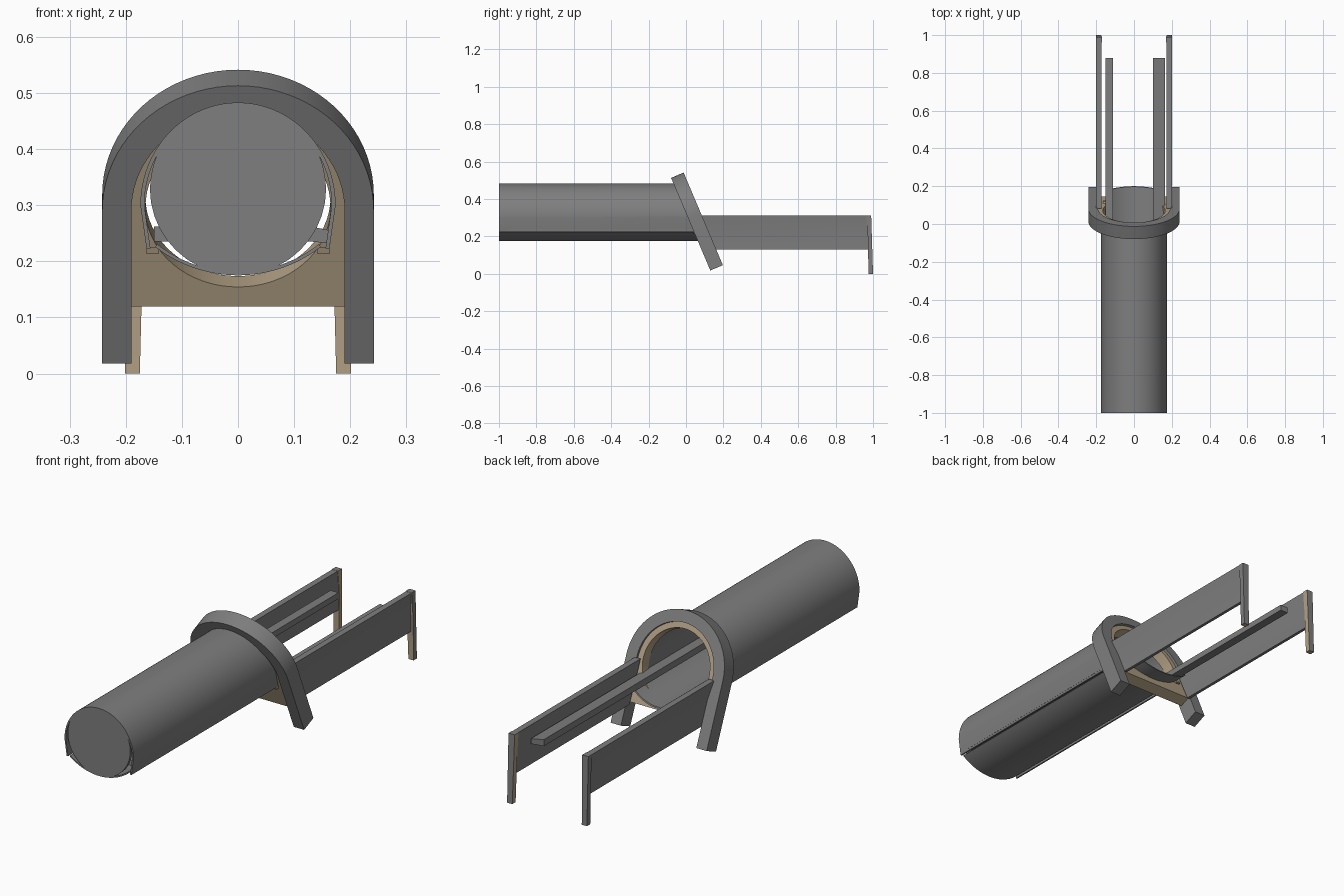
import bpy, bmesh, math
from math import sin, cos, pi

if "Cube" in bpy.data.objects:
    bpy.data.objects.remove(bpy.data.objects["Cube"])


def material(name, rgb):
    m = bpy.data.materials.new(name)
    m.diffuse_color = (*rgb, 1)
    m.use_nodes = True
    m.node_tree.nodes["Principled BSDF"].inputs["Base Color"].default_value = m.diffuse_color
    return m


GREY = material("dark grey", (0.21, 0.21, 0.21))
TAN = material("sand", (0.44, 0.35, 0.23))


def finish(name, bm, mats, rule=None):
    bmesh.ops.recalc_face_normals(bm, faces=bm.faces)
    if rule:
        for f in bm.faces:
            f.material_index = rule(f)
    me = bpy.data.meshes.new(name)
    bm.to_mesh(me)
    bm.free()
    ob = bpy.data.objects.new(name, me)
    bpy.context.collection.objects.link(ob)
    for m in mats:
        me.materials.append(m)
    bpy.ops.object.select_all(action='DESELECT')
    ob.select_set(True)
    bpy.context.view_layer.objects.active = ob
    bpy.ops.object.shade_smooth_by_angle(angle=math.radians(25))
    return ob


def band(name, outer, inner, front, back, mat, closed=False):
    """Solid between two matching curves, placed by the front and back maps."""
    bm = bmesh.new()
    rows = [[bm.verts.new(f(*p)) for f, p in
             ((front, o), (front, i), (back, i), (back, o))]
            for o, i in zip(outer, inner)]
    n = len(rows)
    for k in range(n if closed else n - 1):
        a, b = rows[k], rows[(k + 1) % n]
        for j in range(4):
            bm.faces.new((a[j], a[(j + 1) % 4], b[(j + 1) % 4], b[j]))
    if not closed:
        bm.faces.new(rows[0])
        bm.faces.new(rows[-1])
    return finish(name, bm, [mat])


def prism(name, outline, front, back, mats, rule=None):
    bm = bmesh.new()
    a = [bm.verts.new(front(*p)) for p in outline]
    b = [bm.verts.new(back(*p)) for p in outline]
    bm.faces.new(a)
    bm.faces.new(b)
    n = len(a)
    for k in range(n):
        bm.faces.new((a[k], a[(k + 1) % n], b[(k + 1) % n], b[k]))
    return finish(name, bm, mats, rule)


def tilted(t):
    """Plane of the leaning arch at depth t."""
    return lambda x, w: (x, 0.13 - 0.39 * w + 0.92 * t, 0.018 + 0.92 * w + 0.39 * t)


def flat(y):
    return lambda x, z: (x, y, z)


def slanted(y):
    """End cut parallel to the arch; y is taken at the tube bottom."""
    return lambda x, z: (x, y - 0.418 * (z - 0.175), z)


# leaning arch
def arch_curve(r):
    arc = [(r * cos(pi * k / 40), 0.296 + r * sin(pi * k / 40)) for k in range(41)]
    return [(r, 0)] + arc + [(-r, 0)]


band("arch", arch_curve(0.242), arch_curve(0.19), tilted(0), tilted(0.073), GREY)

# sand lining plate with the round opening
outer, inner = [], []
for k in range(64):
    c, s = cos(2 * pi * k / 64), sin(2 * pi * k / 64)
    r = 0.191 if s >= 0 else 0.191 / max(abs(c), abs(s))
    outer.append((r * c, 0.296 + r * s))
    inner.append((0.165 * c, 0.296 + (0.165 if s >= 0 else 0.153) * s))
band("arch_lining", outer, inner, tilted(0.012), tilted(0.062), TAN, True)


# tube cover, open underneath
def cover_curve(t):
    arc = [((0.174 - t) * cos(pi * k / 40), 0.30 + (0.183 - t) * sin(pi * k / 40))
           for k in range(41)]
    return [(0.163 - t, 0.223)] + arc + [(t - 0.163, 0.223)]


band("tube_cover", cover_curve(0), cover_curve(0.007), flat(-1), slanted(0.125), GREY)


# shallow trough closing the tube bottom
def trough_curve(r):
    return [(r * sin(a), 0.415 + -r * cos(a))
            for a in (math.radians(-38 + 76 * k / 24) for k in range(25))]


band("tube_trough", trough_curve(0.24), trough_curve(0.234), flat(-1), slanted(0.2), GREY)

# end cap
prism("tube_end_cap", [(0.157 * cos(2 * pi * k / 40), 0.329 + 0.154 * sin(2 * pi * k / 40))
                       for k in range(40)], flat(-1), flat(-0.985), [GREY])

for s, side in ((1, "right"), (-1, "left")):
    # side rails with a flared upper half
    section = [(0.2, 0.312), (0.19, 0.235), (0.19, 0.13),
               (0.176, 0.13), (0.172, 0.235), (0.172, 0.312)]
    prism(side + "_side_rail", [(s * x, z) for x, z in section],
          lambda x, z: (x, 0.195 - 0.418 * (z - 0.04), z), flat(0.985), [GREY])

    # end legs, sand on the inner and lower faces
    leg = [(0.962, 0.313), (0.99, 0.313), (1.0, 0.0), (0.976, 0.0), (0.972, 0.2)]
    prism(side + "_end_leg", leg,
          lambda y, z: (s * 0.201, y, z),
          lambda y, z: (s * (0.175 if z < 0.1 else 0.17), y, z), [GREY, TAN],
          lambda f: int(f.normal.x * s < -0.7 or f.normal.y < -0.7 or f.normal.z < -0.7))

    # small end blocks of the trough
    prism(side + "_trough_block",
          [(s * x, z) for x, z in ((0.142, 0.213), (0.163, 0.213), (0.163, 0.225), (0.142, 0.225))],
          slanted(0.06), slanted(0.14), [TAN])

# guide strips running out of the tube
strips = {"right_guide_strip": [(0.1, 0.238), (0.165, 0.232), (0.165, 0.255), (0.1, 0.268)],
          "left_guide_strip": [(-0.15, 0.235), (-0.11, 0.235), (-0.11, 0.262), (-0.15, 0.262)]}
for name, section in strips.items():
    prism(name, section, flat(-0.95), flat(0.88), [GREY])
